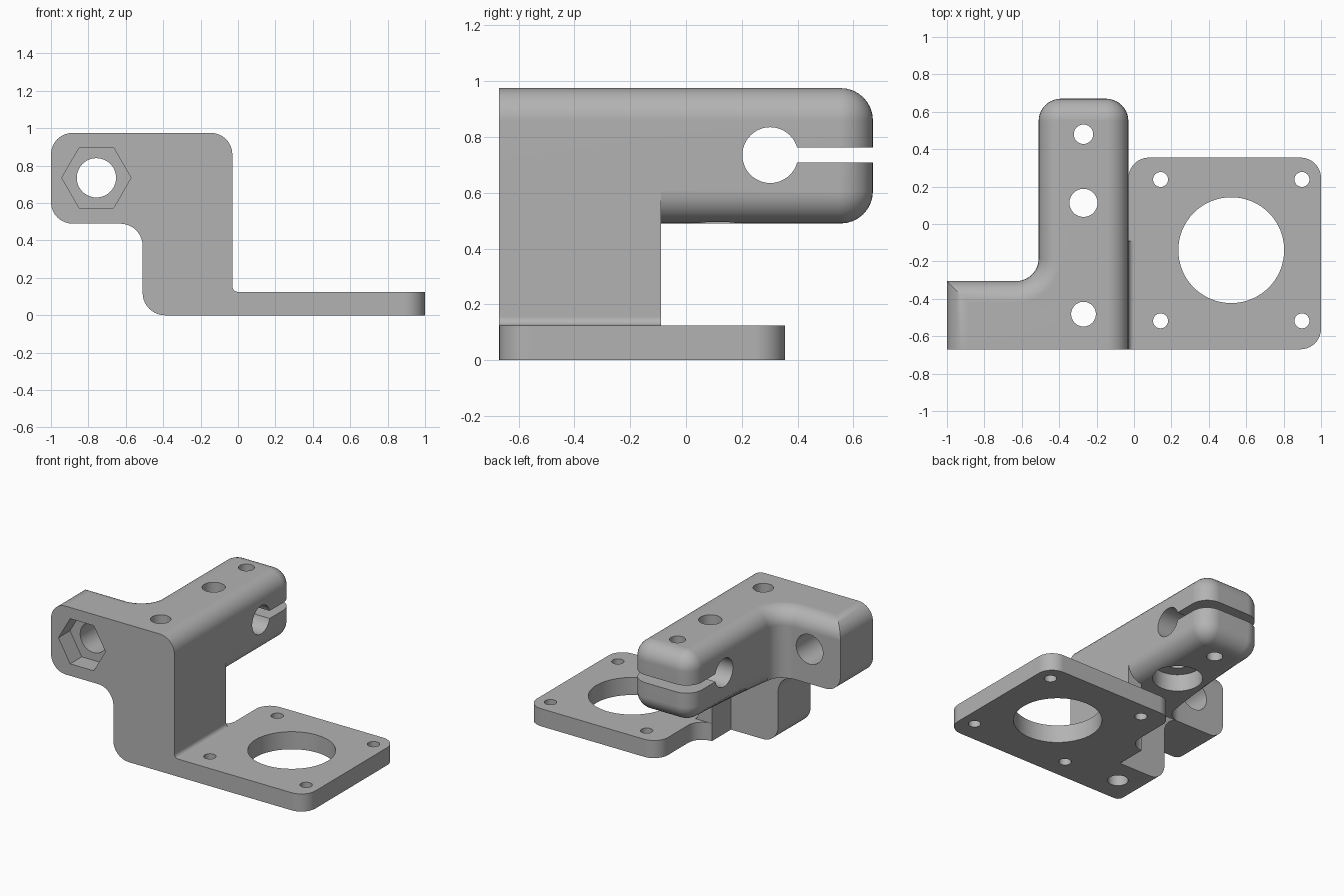
import bpy, bmesh, math
from mathutils import Vector, Matrix

old = bpy.data.objects.get("Cube")
if old:
    bpy.data.objects.remove(old, do_unlink=True)

# Main levels shared by several parts
FRONT, EAR_BACK, WALL_BACK, ARM_BACK = -0.67, -0.305, -0.09, 0.67
LEFT, POST_L, WALL_L, POST_R = -1.0, -0.51, -0.14, -0.03
ARM_LOW, TOP, PLATE, MID = 0.49, 0.975, 0.125, 0.735
HOLE_X, R = -0.27, 0.12

gray = bpy.data.materials.new("plain gray")
gray.use_nodes = True
gray.diffuse_color = (0.45, 0.45, 0.45, 1)
gray.node_tree.nodes["Principled BSDF"].inputs["Base Color"].default_value = gray.diffuse_color


def outline(corners, steps=10):
    """Polygon of right-angled corners (x, y, radius), rounded where radius > 0."""
    pts = []
    for i, (x, y, r) in enumerate(corners):
        p = Vector((x, y))
        if not r:
            pts.append(p)
            continue
        u = (Vector(corners[i - 1][:2]) - p).normalized()
        v = (Vector(corners[(i + 1) % len(corners)][:2]) - p).normalized()
        for k in range(steps + 1):
            a = math.pi / 2 * k / steps
            pts.append(p + r * (u + v) - r * (v * math.cos(a) + u * math.sin(a)))
    return pts


def prism(name, corners, lo, hi, axis="z", soft=None, width=0.0):
    """Extrude an outline along z (x, y outline) or y (x, z outline), then round chosen edges."""
    def place(p, t):
        return (p.x, p.y, t) if axis == "z" else (p.x, t, p.y)
    bm = bmesh.new()
    base = bm.faces.new([bm.verts.new(place(p, lo)) for p in outline(corners)])
    step = Vector((0, 0, hi - lo)) if axis == "z" else Vector((0, hi - lo, 0))
    ext = bmesh.ops.extrude_face_region(bm, geom=[base], use_keep_orig=True)
    bmesh.ops.translate(bm, vec=step, verts=[g for g in ext["geom"] if isinstance(g, bmesh.types.BMVert)])
    bmesh.ops.recalc_face_normals(bm, faces=bm.faces)
    if soft:
        edges = [e for e in bm.edges if soft(e.verts[0].co, e.verts[1].co)]
        bmesh.ops.bevel(bm, geom=edges, offset=width, segments=8, profile=0.5, affect="EDGES")
    return finish(name, bm)


def finish(name, bm):
    me = bpy.data.meshes.new(name)
    bm.to_mesh(me)
    bm.free()
    me.materials.append(gray)
    ob = bpy.data.objects.new(name, me)
    bpy.context.collection.objects.link(ob)
    return ob


def rod(name, centre, radius, length, axis, sides=48):
    bm = bmesh.new()
    bmesh.ops.create_cone(bm, cap_ends=True, segments=sides, radius1=radius, radius2=radius, depth=length)
    turn = {"x": Matrix.Rotation(math.pi / 2, 4, "Y"), "y": Matrix.Rotation(math.pi / 2, 4, "X"),
            "z": Matrix.Identity(4)}[axis]
    bm.transform(Matrix.Translation(centre) @ turn)
    return finish(name, bm)


def combine(target, tool, operation):
    tool.hide_render = True
    mod = target.modifiers.new("combine", "BOOLEAN")
    mod.operation, mod.solver, mod.object = operation, "EXACT", tool
    bpy.context.view_layer.objects.active = target
    bpy.ops.object.modifier_apply(modifier=mod.name)
    bpy.data.objects.remove(tool, do_unlink=True)


def head_edges(a, b):
    if min(a.z, b.z) > TOP - 0.001:
        return max(a.y, b.y) > FRONT + 0.001
    if max(a.z, b.z) < ARM_LOW + 0.001:
        return (min(a.y, b.y) > EAR_BACK + R - 0.002 or min(a.x, b.x) > POST_R - 0.001
                or (max(a.x, b.x) < LEFT + 0.001))
    return False


# Clamp arm and nut ear in one rounded L-shaped head
bracket = prism("bracket", [(LEFT, FRONT, 0), (POST_R, FRONT, 0), (POST_R, ARM_BACK, R),
                            (POST_L, ARM_BACK, R), (POST_L, EAR_BACK, R), (LEFT, EAR_BACK, 0)],
                ARM_LOW, TOP, soft=head_edges, width=0.115)

# Post under the head, blending into the ear
post = prism("post", [(POST_L, 0, R), (-0.1, 0, 0), (-0.1, 0.6, 0), (-0.7, 0.6, 0),
                      (-0.7, ARM_LOW, 0), (POST_L, ARM_LOW, R)], FRONT, EAR_BACK, "y")
# Side wall with a small fillet at its foot
wall = prism("side_wall", [(WALL_L, 0, 0), (0.08, 0, 0), (0.08, PLATE, 0), (POST_R, PLATE, 0.03),
                           (POST_R, 0.7, 0), (WALL_L, 0.7, 0)], FRONT, WALL_BACK, "y")
# Mounting plate
plate = prism("mounting_plate", [(-0.3, FRONT, 0), (1, FRONT, 0.11), (1, 0.355, 0.11),
                                 (POST_R, 0.355, 0.11), (POST_R, WALL_BACK, 0.108),
                                 (WALL_L, WALL_BACK, 0), (WALL_L, -0.4, 0), (-0.3, -0.4, 0)], 0, PLATE)
for part in (post, wall, plate):
    combine(bracket, part, "UNION")

# Plate openings
cutters = [rod("plate_opening", (0.52, -0.14, 0), 0.283, 1, "z", 64)]
for x in (0.142, 0.898):
    for y in (-0.518, 0.238):
        cutters.append(rod("plate_screw_hole", (x, y, 0), 0.04, 0.6, "z", 32))
# Vertical holes through the arm and post
for y, r in ((-0.482, 0.066), (0.113, 0.075), (0.48, 0.052)):
    cutters.append(rod("vertical_hole", (HOLE_X, y, 0.5), r, 2, "z"))
cutters.append(rod("arm_counterbore", (HOLE_X, 0.113, ARM_LOW), 0.16, 0.24, "z"))
# Clamp bore and slit
cutters.append(rod("clamp_bore", (HOLE_X, 0.302, MID), 0.1, 1, "x"))
cutters.append(prism("clamp_slit", [(-0.8, 0.3, 0), (0.2, 0.3, 0), (0.2, 0.9, 0), (-0.8, 0.9, 0)], 0.708, 0.762))
# Ear bore and hexagonal nut pocket
cutters.append(rod("ear_bore", (-0.757, -0.5, MID), 0.105, 1, "y"))
pocket = rod("nut_pocket", (0, 0, 0), 0.185, 0.26, "y", 6)
pocket.data.transform(Matrix.Translation((-0.757, FRONT, MID)) @ Matrix.Rotation(math.pi / 2, 4, "Y"))
cutters.append(pocket)
for cutter in cutters:
    combine(bracket, cutter, "DIFFERENCE")

# Smooth the rounded faces, keep real edges sharp
bpy.ops.object.select_all(action="DESELECT")
bracket.select_set(True)
bpy.context.view_layer.objects.active = bracket
bpy.ops.object.shade_smooth_by_angle(angle=math.radians(30))
weights = bracket.modifiers.new("even_normals", "WEIGHTED_NORMAL")
weights.keep_sharp = True
